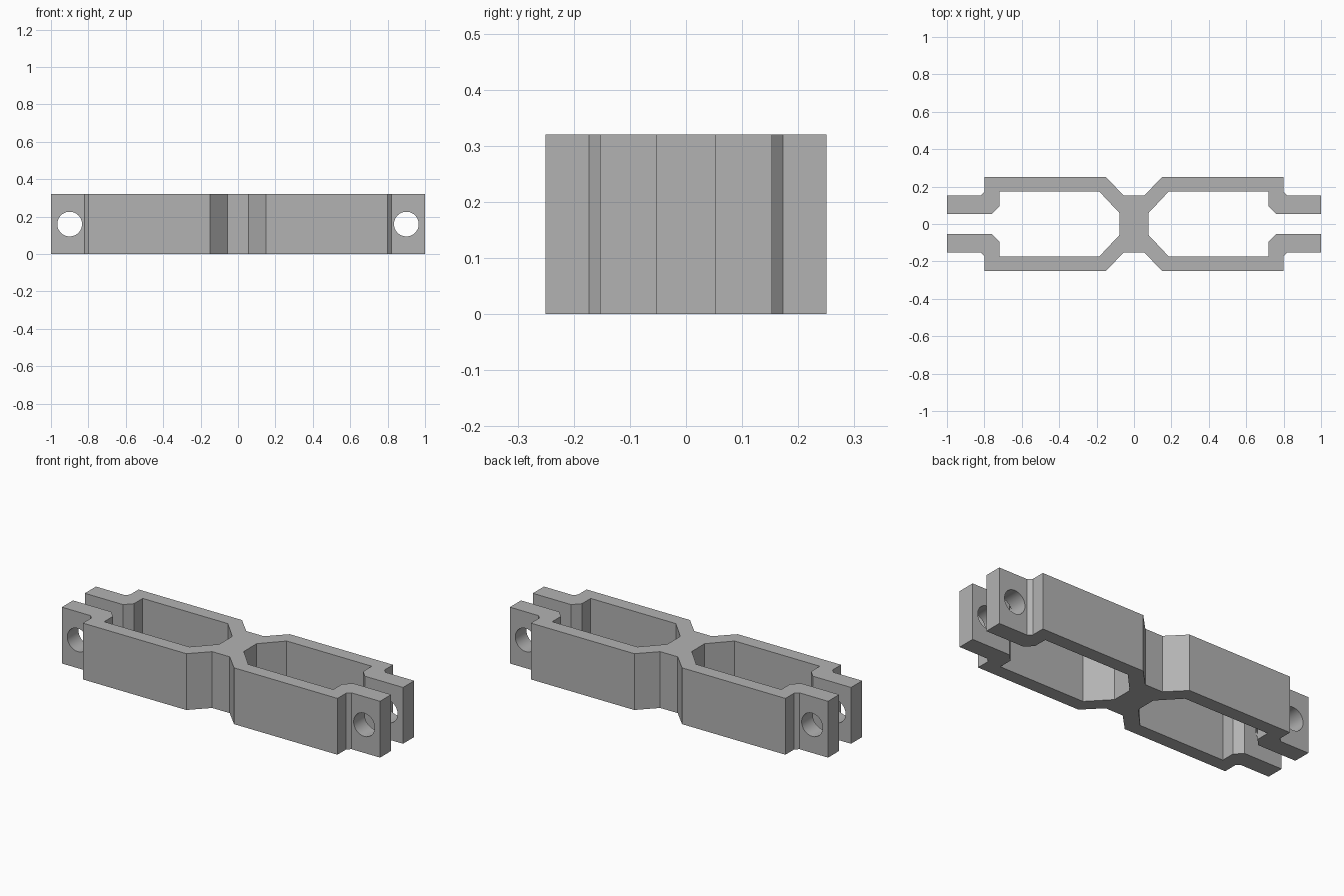
import bpy, bmesh
from math import pi, radians

HEIGHT = 0.32
HOLE_RADIUS = 0.066

if "Cube" in bpy.data.objects:
    bpy.data.objects.remove(bpy.data.objects["Cube"], do_unlink=True)

# Plain grey material
grey = bpy.data.materials.new("plain_grey")
grey.use_nodes = True
colour = (0.45, 0.45, 0.45, 1)
grey.diffuse_color = colour
grey.node_tree.nodes["Principled BSDF"].inputs["Base Color"].default_value = colour

# One quarter of the outline: waist, outer wall, end lug, cavity wall
quarter = [(0.055, 0.153), (0.15, 0.25), (0.80, 0.25), (0.80, 0.173),
           (0.82, 0.153), (1.0, 0.153), (1.0, 0.053), (0.76, 0.053),
           (0.72, 0.095), (0.72, 0.173), (0.185, 0.173), (0.077, 0.058)]


def mirrored(sx, sy):
    pts = [(sx * x, sy * y) for x, y in quarter]
    return pts if sx * sy > 0 else pts[::-1]


outline = mirrored(1, 1) + mirrored(1, -1) + mirrored(-1, -1) + mirrored(-1, 1)

# Double clamp frame: outline extruded upwards
bm = bmesh.new()
base = bm.faces.new([bm.verts.new((x, y, 0)) for x, y in outline])
top = bmesh.ops.extrude_face_region(bm, geom=[base], use_keep_orig=True)
bmesh.ops.translate(bm, vec=(0, 0, HEIGHT),
                    verts=[v for v in top["geom"] if isinstance(v, bmesh.types.BMVert)])
bmesh.ops.recalc_face_normals(bm, faces=bm.faces)
mesh = bpy.data.meshes.new("clamp_frame")
bm.to_mesh(mesh)
bm.free()
mesh.materials.append(grey)
frame = bpy.data.objects.new("clamp_frame", mesh)
bpy.context.collection.objects.link(frame)
bpy.context.view_layer.objects.active = frame

# Bolt holes through the lugs at each end
for x in (-0.9, 0.9):
    bpy.ops.mesh.primitive_cylinder_add(vertices=48, radius=HOLE_RADIUS, depth=1,
                                        location=(x, 0, HEIGHT / 2),
                                        rotation=(pi / 2, 0, 0))
    cutter = bpy.context.object
    cutter.name = "bolt_hole_cutter"
    cutter.hide_render = True
    cutter.data.materials.append(grey)
    bpy.context.view_layer.objects.active = frame
    cut = frame.modifiers.new("bolt_hole", 'BOOLEAN')
    cut.operation = 'DIFFERENCE'
    cut.solver = 'EXACT'
    cut.object = cutter
    bpy.ops.object.modifier_apply(modifier=cut.name)
    bpy.data.objects.remove(cutter, do_unlink=True)

# Smooth hole walls, sharp corners
bpy.ops.object.select_all(action='DESELECT')
frame.select_set(True)
bpy.context.view_layer.objects.active = frame
bpy.ops.object.shade_smooth_by_angle(angle=radians(30))
